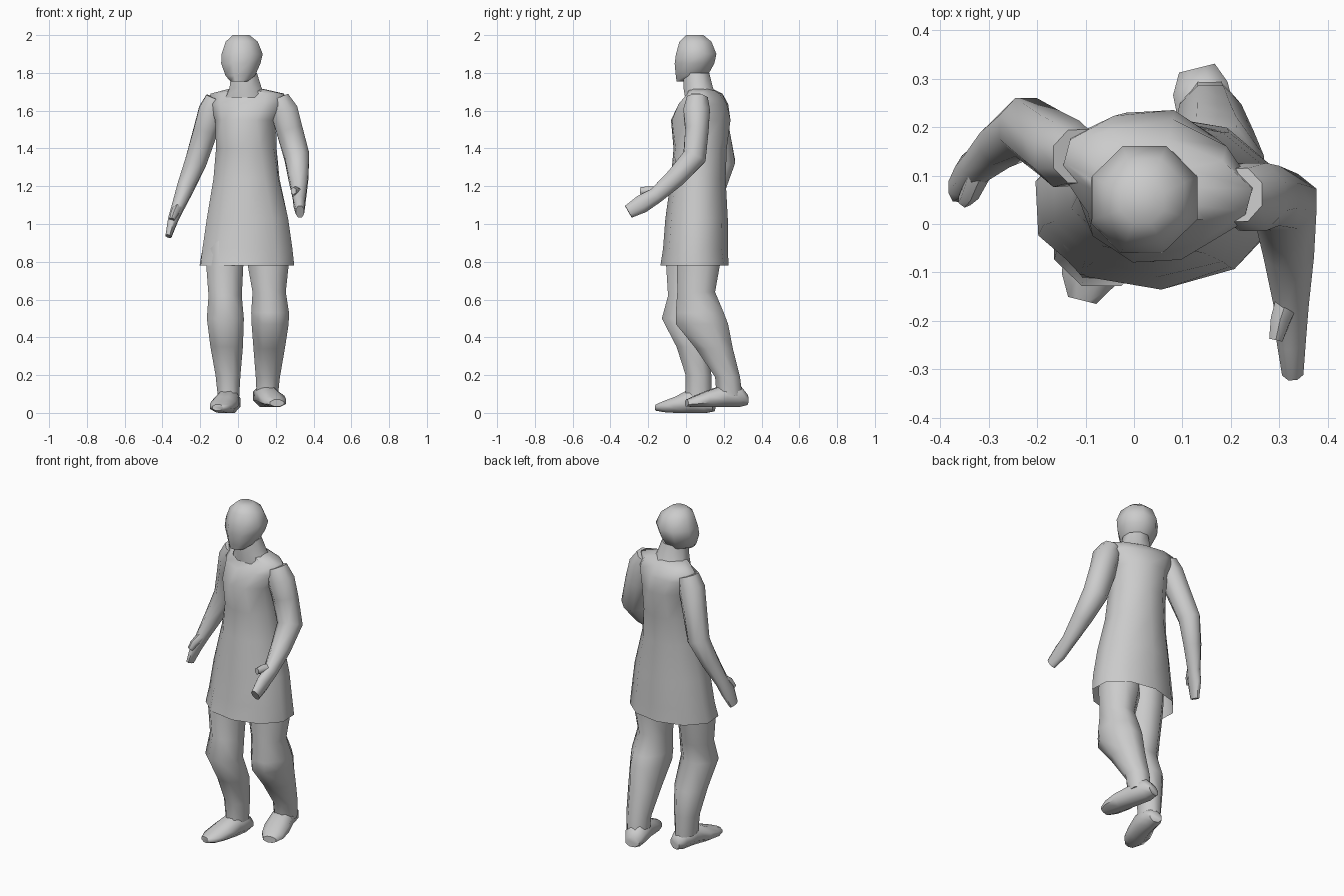
import bpy, bmesh, math
from mathutils import Vector

grey = bpy.data.materials.new("plain grey")
grey.diffuse_color = (0.6, 0.6, 0.6, 1)
UP = Vector((0, 0, 1))


def loft(name, rings, sides=8, axis=None, caps=(True, True)):
    """Rings are (x, y, z, half width, half depth[, turn in degrees]).
    Without a fixed axis each ring faces along the path."""
    bm = bmesh.new()
    pts = [Vector(r[:3]) for r in rings]
    fit = 1 / math.cos(math.pi / sides)
    loops = []
    for i, r in enumerate(rings):
        t = axis or (pts[min(i + 1, len(pts) - 1)] - pts[max(i - 1, 0)])
        t = Vector(t).normalized()
        u = Vector((1, 0, 0))
        u = (u - t * u.dot(t)).normalized()
        v = t.cross(u)
        a0 = math.radians(r[5]) if len(r) > 5 else 0
        u, v = u * math.cos(a0) + v * math.sin(a0), v * math.cos(a0) - u * math.sin(a0)
        loop = []
        for k in range(sides):
            a = 2 * math.pi * (k + 0.5) / sides
            loop.append(bm.verts.new(pts[i] + u * r[3] * fit * math.cos(a)
                                     + v * r[4] * fit * math.sin(a)))
        loops.append(loop)
    for a, b in zip(loops, loops[1:]):
        for k in range(sides):
            n = (k + 1) % sides
            bm.faces.new((a[k], a[n], b[n], b[k]))
    if caps[0]:
        bm.faces.new(loops[0][::-1])
    if caps[1]:
        bm.faces.new(loops[-1])
    bmesh.ops.recalc_face_normals(bm, faces=bm.faces)
    me = bpy.data.meshes.new(name)
    bm.to_mesh(me)
    bm.free()
    me.materials.append(grey)
    ob = bpy.data.objects.new(name, me)
    bpy.context.collection.objects.link(ob)
    bpy.ops.object.select_all(action='DESELECT')
    ob.select_set(True)
    bpy.context.view_layer.objects.active = ob
    bpy.ops.object.shade_smooth_by_angle(angle=math.radians(60))
    return ob


# Head and neck
loft("head", [
    (0.005, -0.008, 1.755, 0.045, 0.042), (0.012, 0.03, 1.785, 0.078, 0.084),
    (0.015, 0.045, 1.85, 0.104, 0.105), (0.022, 0.054, 1.90, 0.109, 0.107),
    (0.020, 0.050, 1.965, 0.085, 0.085), (0.016, 0.047, 2.0, 0.045, 0.045)], 8, UP)
loft("neck", [
    (0.045, 0.080, 1.67, 0.11, 0.085), (0.040, 0.065, 1.72, 0.085, 0.078),
    (0.032, 0.055, 1.80, 0.068, 0.068)], 8, UP)

# Flared tunic, turned slightly at the shoulders, open at the hem
loft("tunic", [
    (0.047, 0.045, 0.78, 0.248, 0.172, 3), (0.050, 0.050, 0.87, 0.238, 0.163),
    (0.050, 0.056, 1.03, 0.215, 0.157), (0.045, 0.065, 1.24, 0.172, 0.138, -4),
    (0.044, 0.075, 1.40, 0.155, 0.136, -10), (0.040, 0.078, 1.55, 0.153, 0.155, -15),
    (0.048, 0.092, 1.635, 0.195, 0.122, -15), (0.050, 0.100, 1.69, 0.195, 0.075, -15),
    (0.042, 0.080, 1.715, 0.09, 0.06, -15)], 10, UP, (False, True))

# Arms with flat hands
loft("right_arm", [
    (0.215, 0.060, 1.665, 0.055, 0.055), (0.245, 0.056, 1.60, 0.072, 0.070),
    (0.272, 0.058, 1.50, 0.070, 0.062), (0.312, 0.045, 1.355, 0.066, 0.062),
    (0.320, -0.055, 1.245, 0.052, 0.052), (0.325, -0.160, 1.150, 0.036, 0.042),
    (0.325, -0.235, 1.105, 0.030, 0.048), (0.328, -0.305, 1.065, 0.022, 0.036)])
loft("left_arm", [
    (-0.115, 0.140, 1.665, 0.055, 0.055), (-0.140, 0.145, 1.60, 0.068, 0.068),
    (-0.170, 0.165, 1.50, 0.064, 0.064), (-0.223, 0.200, 1.33, 0.058, 0.060),
    (-0.275, 0.165, 1.20, 0.046, 0.048), (-0.322, 0.122, 1.08, 0.032, 0.038),
    (-0.345, 0.098, 1.02, 0.026, 0.045), (-0.368, 0.075, 0.935, 0.016, 0.030)])
loft("right_thumb", [
    (0.322, -0.145, 1.165, 0.025, 0.025), (0.302, -0.20, 1.175, 0.020, 0.022),
    (0.293, -0.24, 1.175, 0.014, 0.017)], 6)
loft("left_thumb", [
    (-0.320, 0.105, 1.085, 0.022, 0.022), (-0.338, 0.065, 1.055, 0.018, 0.020),
    (-0.350, 0.048, 1.025, 0.013, 0.014)], 6)

# Legs, right knee bent back
loft("left_leg", [
    (-0.060, 0.030, 0.95, 0.095, 0.10), (-0.070, 0.000, 0.78, 0.098, 0.105),
    (-0.068, -0.005, 0.62, 0.088, 0.090), (-0.067, -0.035, 0.50, 0.098, 0.093),
    (-0.060, 0.037, 0.35, 0.086, 0.087), (-0.053, 0.066, 0.20, 0.066, 0.068),
    (-0.050, 0.066, 0.08, 0.056, 0.070)], 8, UP)
loft("right_leg", [
    (0.150, 0.060, 0.95, 0.095, 0.10), (0.160, 0.066, 0.78, 0.108, 0.113),
    (0.165, 0.054, 0.64, 0.088, 0.100), (0.170, 0.073, 0.53, 0.100, 0.127),
    (0.170, 0.085, 0.47, 0.098, 0.138), (0.165, 0.150, 0.34, 0.083, 0.098),
    (0.158, 0.220, 0.19, 0.064, 0.066), (0.155, 0.230, 0.09, 0.056, 0.068)], 8, UP)

# Feet
loft("left_foot", [
    (-0.030, 0.148, 0.040, 0.035, 0.032), (-0.038, 0.105, 0.055, 0.052, 0.055),
    (-0.052, 0.030, 0.065, 0.058, 0.065), (-0.078, -0.050, 0.043, 0.066, 0.043),
    (-0.095, -0.115, 0.033, 0.056, 0.029), (-0.107, -0.158, 0.028, 0.030, 0.016)],
    8, (-0.25, -1, 0))
loft("right_foot", [
    (0.130, 0.322, 0.070, 0.038, 0.028), (0.137, 0.280, 0.090, 0.058, 0.058),
    (0.155, 0.200, 0.090, 0.060, 0.058), (0.180, 0.110, 0.073, 0.068, 0.042),
    (0.197, 0.045, 0.060, 0.060, 0.029), (0.207, 0.003, 0.052, 0.038, 0.018)],
    8, (0.25, -1, 0))
